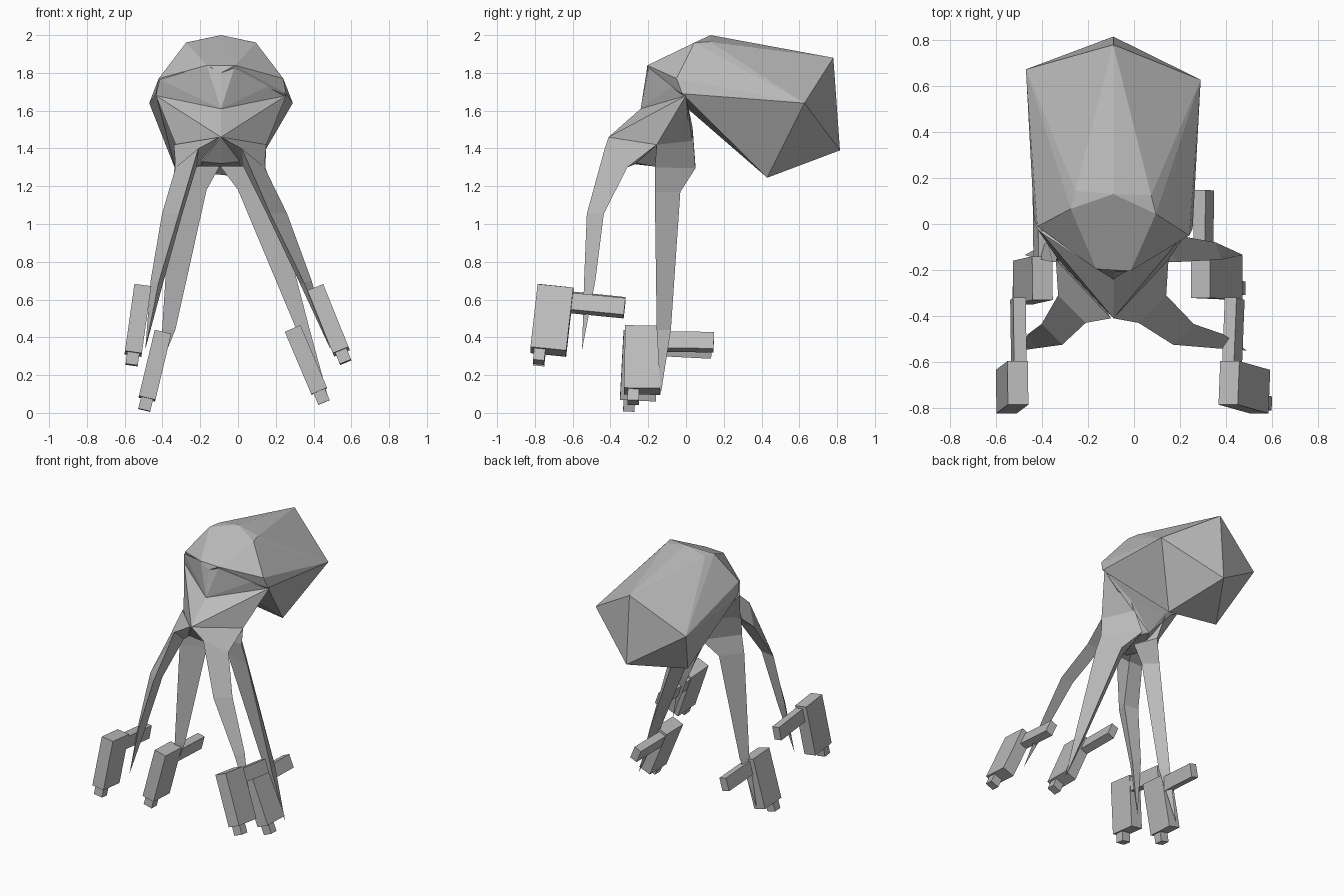
import bpy
import bmesh
from math import radians, copysign
from mathutils import Euler, Vector

cube = bpy.data.objects.get("Cube")
if cube:
    bpy.data.objects.remove(cube, do_unlink=True)

grey = bpy.data.materials.new("matte_grey")
grey.use_nodes = True
grey.diffuse_color = (0.5, 0.5, 0.5, 1)
grey.node_tree.nodes["Principled BSDF"].inputs["Base Color"].default_value = (0.5, 0.5, 0.5, 1)

MID = -0.09  # the body's centre plane sits off the feet's centre


def finish(name, bm):
    bmesh.ops.recalc_face_normals(bm, faces=bm.faces)
    mesh = bpy.data.meshes.new(name)
    bm.to_mesh(mesh)
    bm.free()
    mesh.materials.append(grey)
    obj = bpy.data.objects.new(name, mesh)
    bpy.context.collection.objects.link(obj)
    return obj


def faceted(name, single, paired, skew=0.0):
    """Faceted solid wrapped round single points and mirrored pairs."""
    bm = bmesh.new()
    for point in single:
        bm.verts.new(point)
    for dx, y, z in paired:
        for side in (1, -1):
            bm.verts.new((MID + side * dx, y - skew * side * dx, z))
    hull = bmesh.ops.convex_hull(bm, input=bm.verts)
    spare = {v for v in hull["geom_interior"] + hull["geom_unused"]
             if isinstance(v, bmesh.types.BMVert)}
    bmesh.ops.delete(bm, geom=list(spare), context="VERTS")
    return finish(name, bm)


# Head: five-sided barrel with a pointed back and a sloped face
faceted("head",
        [(MID, 0.78, 1.88), (MID, 0.815, 1.39), (MID, 0.13, 2.0),
         (MID, -0.21, 1.8), (0.06, 0.43, 1.245), (-0.33, 0.45, 1.285)],
        [(0.38, 0.65, 1.64), (0.165, 0.135, 1.965), (0.185, 0.055, 1.96),
         (0.33, -0.03, 1.77), (0.075, -0.2, 1.84), (0.345, 0, 1.69)],
        skew=0.06)

# Neck and chest
faceted("neck",
        [(MID, -0.21, 1.8), (MID, -0.24, 1.61)],
        [(0.075, -0.195, 1.84), (0.325, -0.03, 1.765), (0.345, 0, 1.68),
         (0.24, 0.02, 1.55)])
faceted("chest",
        [(MID, -0.41, 1.46), (MID, -0.24, 1.61), (MID, -0.3, 1.32),
         (MID, 0.05, 1.31)],
        [(0.345, 0, 1.68), (0.24, -0.155, 1.42), (0.14, 0.035, 1.51),
         (0.12, -0.17, 1.305), (0.1, -0.3, 1.33)])


def leg(name, side, sections, tip):
    """Tapering three-sided leg ending in a spike."""
    def place(p):
        x, y, z = p
        if side < 0:
            x = -x - 0.19 * min(1, max(0, (z - 0.33) / 0.97))
        return (x, y, z)

    bm = bmesh.new()
    rings = [[bm.verts.new(place(p)) for p in ring] for ring in sections]
    end = bm.verts.new(place(tip))
    bm.faces.new(rings[0])
    for upper, lower in zip(rings, rings[1:]):
        for i in range(3):
            j = (i + 1) % 3
            bm.faces.new((upper[i], upper[j], lower[j], lower[i]))
    for i in range(3):
        bm.faces.new((rings[-1][i], rings[-1][(i + 1) % 3], end))
    finish(name, bm)


front_sections = [
    [(MID, -0.41, 1.46), (0.15, -0.155, 1.42), (0, -0.26, 1.32)],
    [(0.02, -0.43, 1.4), (0.14, -0.31, 1.3), (0.03, -0.31, 1.3)],
    [(0.17, -0.525, 1.055), (0.26, -0.435, 1.055), (0.15, -0.45, 1.06)],
    [(0.35, -0.54, 0.69), (0.39, -0.48, 0.7), (0.33, -0.49, 0.68)],
]
# Rear legs are fins: broad front face, ridge at the back
rear_sections = [
    [(0.15, -0.155, 1.42), (0.05, 0.035, 1.5), (MID, -0.12, 1.36)],
    [(0.145, -0.165, 1.3), (-0.03, 0.05, 1.295), (MID, -0.12, 1.3)],
    [(0.19, -0.165, 1.17), (0.08, -0.03, 1.17), (0, -0.12, 1.18)],
    [(0.38, -0.155, 0.44), (0.355, -0.08, 0.44), (0.31, -0.14, 0.44)],
]
for label, side in (("left", 1), ("right", -1)):
    leg("front_leg_" + label, side, front_sections, (0.49, -0.55, 0.335))
    leg("rear_leg_" + label, side, rear_sections, (0.475, -0.135, 0.09))


def box(name, size, offset, origin, turn):
    bm = bmesh.new()
    bmesh.ops.create_cube(bm, size=1)
    for v in bm.verts:
        v.co = Vector(a * b for a, b in zip(v.co, size)) + Vector(offset)
    obj = finish(name, bm)
    obj.location = origin
    obj.rotation_euler = turn


# Foot units: upright block, bar pointing back, small stub below
feet = {
    "front_left": ((0.48, -0.71, 0.49), -6, -22),
    "front_right": ((-0.53, -0.71, 0.49), -6, 8),
    "rear_left": ((0.36, -0.23, 0.28), -1, -23),
    "rear_right": ((-0.44, -0.245, 0.25), -3, 13.5),
}
for label, (origin, pitch, roll) in feet.items():
    turn = Euler((radians(pitch), radians(roll), 0))
    inward = -copysign(0.015, origin[0])
    box("foot_block_" + label, (0.09, 0.19, 0.36), (0, 0, 0), origin, turn)
    box("foot_bar_" + label, (0.055, 0.28, 0.095), (inward, 0.235, 0.115), origin, turn)
    box("foot_stub_" + label, (0.065, 0.06, 0.08), (0, -0.045, -0.205), origin, turn)
